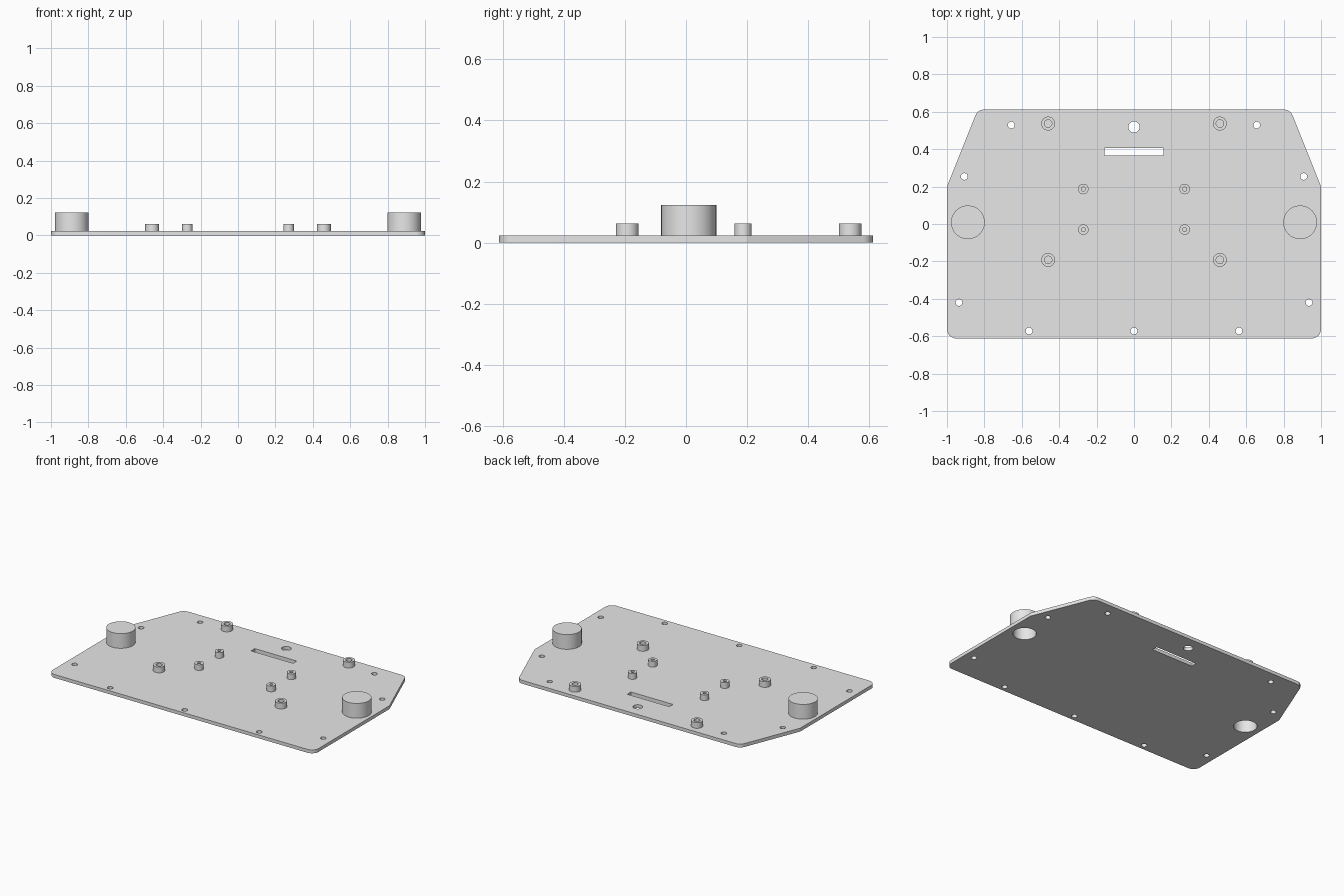
import bpy, bmesh, math
from mathutils import Vector

if "Cube" in bpy.data.objects:
    bpy.data.objects.remove(bpy.data.objects["Cube"], do_unlink=True)

THICK = 0.023

grey = bpy.data.materials.new("light_grey")
grey.use_nodes = True
grey.diffuse_color = (0.8, 0.8, 0.8, 1)
grey.node_tree.nodes["Principled BSDF"].inputs["Base Color"].default_value = (0.8, 0.8, 0.8, 1)


def add_mesh(name, mesh, location=(0, 0, 0)):
    """Link a mesh with the shared finish and sharp-edged smooth shading."""
    obj = bpy.data.objects.new(name, mesh)
    obj.location = location
    bpy.context.collection.objects.link(obj)
    mesh.materials.clear()
    mesh.materials.append(grey)
    bpy.ops.object.select_all(action='DESELECT')
    obj.select_set(True)
    bpy.context.view_layer.objects.active = obj
    bpy.ops.object.shade_smooth_by_angle(angle=math.radians(30))
    return obj


def circle(x, y, r, n=32):
    return [(x + r * math.cos(math.tau * i / n), y + r * math.sin(math.tau * i / n))
            for i in range(n)]


def rounded(corners, steps=8):
    """Outline through (x, y, radius) corners with arc fillets."""
    pts = []
    for i, (x, y, r) in enumerate(corners):
        p = Vector((x, y))
        if r == 0:
            pts.append((x, y))
            continue
        u = (Vector(corners[i - 1][:2]) - p).normalized()
        v = (Vector(corners[(i + 1) % len(corners)][:2]) - p).normalized()
        half = u.angle(v) / 2
        centre = p + (u + v).normalized() * r / math.sin(half)
        a = p + u * r / math.tan(half) - centre
        b = p + v * r / math.tan(half) - centre
        for k in range(steps + 1):
            pts.append(tuple(centre + a.lerp(b, k / steps).normalized() * r))
    return pts


def extruded(name, loops, height):
    """Flat plate from an outline plus hole loops."""
    curve = bpy.data.curves.new(name, 'CURVE')
    curve.dimensions = '2D'
    curve.fill_mode = 'BOTH'
    curve.extrude = height / 2
    for loop in loops:
        s = curve.splines.new('POLY')
        s.points.add(len(loop) - 1)
        for pt, (x, y) in zip(s.points, loop):
            pt.co = (x, y, 0, 1)
        s.use_cyclic_u = True
    temp = bpy.data.objects.new(name + "_outline", curve)
    bpy.context.collection.objects.link(temp)
    bpy.context.view_layer.update()
    mesh = bpy.data.meshes.new_from_object(
        temp.evaluated_get(bpy.context.evaluated_depsgraph_get()))
    bpy.data.objects.remove(temp, do_unlink=True)
    bm = bmesh.new()
    bm.from_mesh(mesh)
    bmesh.ops.remove_doubles(bm, verts=bm.verts, dist=1e-5)
    bmesh.ops.recalc_face_normals(bm, faces=bm.faces)
    bm.to_mesh(mesh)
    bm.free()
    return add_mesh(name, mesh, (0, 0, height / 2))


def turned(name, profile, x, y, n=48):
    """Revolve an (r, z) profile; caps close where the radius is zero."""
    bm = bmesh.new()
    verts = [bm.verts.new((r, 0, z)) for r, z in profile]
    edges = [bm.edges.new(pair) for pair in zip(verts, verts[1:])]
    bmesh.ops.spin(bm, geom=verts + edges, cent=(0, 0, 0), axis=(0, 0, 1),
                   angle=math.tau, steps=n, use_merge=True)
    bmesh.ops.remove_doubles(bm, verts=bm.verts, dist=1e-5)
    bmesh.ops.recalc_face_normals(bm, faces=bm.faces)
    mesh = bpy.data.meshes.new(name)
    bm.to_mesh(mesh)
    bm.free()
    return add_mesh(name, mesh, (x, y, 0))


SIDES = (("left", 1), ("right", -1))
BOSS_X, BOSS_Y, POCKET_R = 0.888, 0.009, 0.072

# Base plate: outline, slot, cable hole, screw holes, pocket openings
half = [(1, -0.612, 0.05), (1, 0.2, 0.03), (0.835, 0.612, 0.05)]
outline = rounded(half + [(-x, y, r) for x, y, r in reversed(half)])
slot = [(-0.158, 0.366), (0.158, 0.366), (0.158, 0.406), (-0.158, 0.406)]
loops = [outline, slot, circle(0, 0.519, 0.03), circle(0, -0.572, 0.018)]
for _, s in SIDES:
    for x, y in ((0.656, 0.529), (0.907, 0.254), (0.936, -0.42), (0.561, -0.572)):
        loops.append(circle(s * x, y, 0.018))
    loops.append(circle(s * BOSS_X, BOSS_Y, POCKET_R, 48))
extruded("base_plate", loops, THICK)

# Round bosses, hollow from underneath
boss = [(POCKET_R, THICK), (0.09, THICK), (0.09, 0.123), (0, 0.123)]
pocket = [(POCKET_R, THICK), (POCKET_R, 0.105), (0, 0.105)]


def standoff_profile(outer, inner):
    return [(0, THICK + 0.002), (inner, THICK + 0.002), (inner, 0.062),
            (outer, 0.062), (outer, THICK - 0.002)]


for side, s in SIDES:
    turned(f"{side}_boss", pocket[::-1] + boss[1:], s * BOSS_X, BOSS_Y)
    # Screw standoffs with blind holes
    for size, outer, inner, x, rows in (("large", 0.037, 0.02, 0.459, (0.537, -0.192)),
                                        ("small", 0.028, 0.011, 0.271, (0.187, -0.03))):
        for place, y in zip(("back", "front"), rows):
            turned(f"{size}_standoff_{place}_{side}", standoff_profile(outer, inner),
                   s * x, y, 32)
